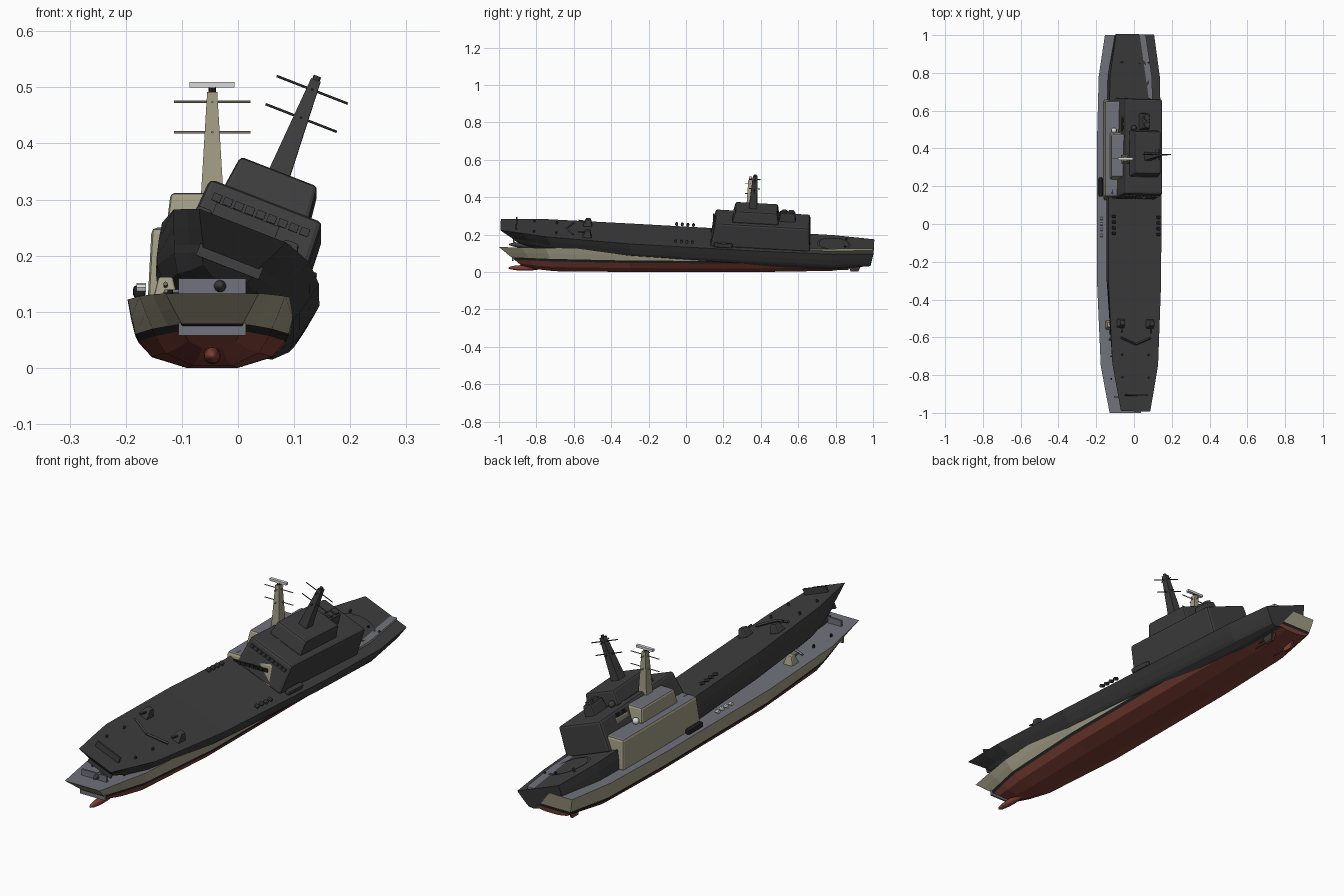
import bpy, bmesh, math
from mathutils import Matrix, Vector

if "Cube" in bpy.data.objects:
    bpy.data.objects.remove(bpy.data.objects["Cube"])


def material(name, rgb):
    m = bpy.data.materials.new(name)
    m.diffuse_color = (*rgb, 1)
    m.use_nodes = True
    m.node_tree.nodes["Principled BSDF"].inputs["Base Color"].default_value = m.diffuse_color
    return m


BEIGE = material("beige_paint", (0.36, 0.335, 0.235))
GREY = material("deck_grey", (0.165, 0.17, 0.2))
RED = material("bottom_red", (0.21, 0.05, 0.037))
BLACK = material("stripe_black", (0.015, 0.015, 0.015))
WHITE = material("white", (0.7, 0.7, 0.7))
DARK = material("wreck_dark", (0.048, 0.048, 0.05))
parts = []


def finish(name, bm, mats, rule=None, bevel=0, smooth=False):
    bmesh.ops.recalc_face_normals(bm, faces=bm.faces)
    bm.normal_update()
    for f in bm.faces:
        f.smooth = smooth
        if rule:
            f.material_index = rule(f)
    me = bpy.data.meshes.new(name)
    bm.to_mesh(me)
    bm.free()
    for m in mats:
        me.materials.append(m)
    ob = bpy.data.objects.new(name, me)
    bpy.context.collection.objects.link(ob)
    if bevel:
        b = ob.modifiers.new("edge", 'BEVEL')
        b.width, b.segments, b.limit_method = bevel, 2, 'ANGLE'
    parts.append(ob)
    return ob


def roof(f):
    return 1 if f.normal.z > 0.8 else 0


def block(name, low, high, mats, rule=None, bevel=0):
    """Tapered box; low and high are (x0, x1, y0, y1, z)."""
    bm = bmesh.new()
    rings = [[bm.verts.new((x, y, r[4])) for x, y in
              ((r[0], r[2]), (r[1], r[2]), (r[1], r[3]), (r[0], r[3]))] for r in (low, high)]
    a, b = rings
    bm.faces.new(a)
    bm.faces.new(b)
    for i in range(4):
        j = (i + 1) % 4
        bm.faces.new((a[i], a[j], b[j], b[i]))
    return finish(name, bm, mats, rule, bevel)


def box(name, x, y, z, w, d, h, mat, bevel=0):
    r = (x - w / 2, x + w / 2, y - d / 2, y + d / 2)
    return block(name, (*r, z - h / 2), (*r, z + h / 2), [mat], None, bevel)


def rod(name, a, b, r1, mat, r2=None, sides=8):
    a, b = Vector(a), Vector(b)
    bm = bmesh.new()
    rot = (b - a).to_track_quat('Z', 'Y').to_matrix().to_4x4()
    bmesh.ops.create_cone(bm, cap_ends=True, segments=sides, radius1=r1,
                          radius2=r1 if r2 is None else r2, depth=(b - a).length,
                          matrix=Matrix.Translation((a + b) / 2) @ rot)
    return finish(name, bm, [mat])


def ball(name, x, y, z, size, mat):
    bm = bmesh.new()
    bmesh.ops.create_uvsphere(bm, u_segments=16, v_segments=10, radius=1,
                              matrix=Matrix.Translation((x, y, z)) @ Matrix.Diagonal((*size, 1)))
    return finish(name, bm, [mat], smooth=True)


# Hull: station = deck y, keel y, deck half width, deck z, stripe z, keel z, lower width factor
stations = [(-1.0, -0.88, 0.083, 0.133, 0.066, 0.035, 0.72),
            (-0.88, -0.80, 0.106, 0.131, 0.062, 0.015, 0.82),
            (-0.75, -0.70, 0.130, 0.128, 0.057, 0.004, 0.9),
            (-0.30, -0.30, 0.150, 0.122, 0.048, 0.0, 1.0),
            (0.40, 0.40, 0.151, 0.122, 0.045, 0.0, 1.0),
            (0.78, 0.78, 0.141, 0.124, 0.045, 0.006, 1.0),
            (1.0, 0.985, 0.108, 0.126, 0.052, 0.034, 0.95)]
bm = bmesh.new()
left, right = [], []
for yd, yk, w, zd, zs, zk, k in stations:
    pts = [(w, zd), (w * 0.96 * (1 + k) / 2, (zd + zs) / 2 + 0.005), (w * 0.91 * k, zs + 0.013),
           (w * 0.87 * k, zs), (w * 0.71 * k, zk + (zs - zk) * 0.42), (w * 0.3 * k, zk)]
    for side, rows in ((-1, left), (1, right)):
        rows.append([bm.verts.new((side * x, yk + (yd - yk) * (z - zk) / (zd - zk), z))
                     for x, z in pts])
layer = {}
colour = [0, 0, 3, 2, 2]
for s in range(len(stations)):
    for i in range(5):
        if s in (0, len(stations) - 1):
            layer[bm.faces.new((left[s][i], left[s][i + 1], right[s][i + 1], right[s][i]))] = colour[i]
        if s:
            for rows in (left, right):
                layer[bm.faces.new((rows[s - 1][i], rows[s][i], rows[s][i + 1],
                                    rows[s - 1][i + 1]))] = colour[i]
    if s:
        for i, c in ((0, 1), (5, 2)):
            layer[bm.faces.new((left[s - 1][i], left[s][i], right[s][i], right[s - 1][i]))] = c
finish("hull", bm, [BEIGE, GREY, RED, BLACK], lambda f: layer[f])

# Underwater fittings
ball("bow_bulb", 0, -0.86, 0.022, (0.015, 0.09, 0.015), RED)
for x in (-0.05, 0.05):
    block("rudder", (x - .004, x + .004, 0.88, 0.92, 0.002), (x - .004, x + .004, 0.87, 0.94, 0.04), [RED])
    rod("propeller_shaft", (x, 0.72, 0.016), (x, 0.87, 0.016), 0.005, RED)

# Bow plates, breakwater and deck mounts
box("bow_upper_plate", 0, -0.915, 0.146, 0.12, 0.008, 0.026, GREY)
box("bow_lower_plate", 0, -0.925, 0.069, 0.12, 0.008, 0.023, GREY)
for s in (-1, 1):
    rod("breakwater", (0, -0.645, 0.134), (s * 0.085, -0.61, 0.134), 0.006, GREY, sides=4)
    x = s * 0.083
    block("mount_base", (x - .022, x + .022, -0.56, -0.51, 0.124),
          (x - .013, x + .013, -0.545, -0.52, 0.162), [BEIGE], None, 0.004)
    rod("mount_arm", (x, -0.545, 0.146), (x, -0.585, 0.15), 0.004, GREY)
    for y in (-0.82, -0.7, 0.85):
        rod("bollard", (s * 0.075, y, 0.122), (s * 0.075, y, 0.14), 0.005, BLACK)
    for i in range(4):
        rod("life_raft", (s * 0.118, -0.06 + i * 0.03, 0.143), (s * 0.135, -0.06 + i * 0.03, 0.143),
            0.008, WHITE)
    box("small_boat", s * 0.13, 0.195, 0.136, 0.022, 0.1, 0.022, BLACK, 0.006)

# Superstructure with sloped front
block("main_house", (-0.115, 0.115, 0.125, 0.66, 0.118), (-0.108, 0.108, 0.145, 0.65, 0.25),
      [BEIGE, GREY], roof, 0.01)
block("bridge_house", (-0.082, 0.082, 0.235, 0.485, 0.248), (-0.074, 0.074, 0.25, 0.475, 0.312),
      [BEIGE, GREY], roof, 0.008)
for i in range(9):
    box("front_window", (i - 4) * 0.021, 0.136, 0.222, 0.016, 0.008, 0.014, BLACK)

# Funnel with two exhaust pipes
block("funnel", (-0.026, 0.026, 0.485, 0.575, 0.245), (-0.022, 0.022, 0.49, 0.57, 0.295),
      [BEIGE, BLACK], roof, 0.006)
for y in (0.511, 0.549):
    rod("exhaust", (0, y, 0.29), (0, y, 0.304), 0.016, BLACK, sides=12)
ball("radar_dome", -0.06, 0.495, 0.262, (0.014, 0.014, 0.014), WHITE)

# Mast and yards
block("mast", (-0.02, 0.02, 0.32, 0.365, 0.308), (-0.009, 0.009, 0.333, 0.357, 0.492), [BEIGE])
for z in (0.42, 0.474):
    rod("yard", (-0.068, 0.345, z), (0.068, 0.345, z), 0.0022, BEIGE, sides=6)
    rod("cross_yard", (0, 0.315, z), (0, 0.375, z), 0.0022, BEIGE, sides=6)
rod("mast_cap", (0, 0.345, 0.49), (0, 0.345, 0.5), 0.007, BLACK)

# Landing ring on the stern deck
bm = bmesh.new()
n = 32
rings = [[bm.verts.new((r * math.cos(i * math.tau / n), 0.785 + r * math.sin(i * math.tau / n), 0.1285))
          for i in range(n)] for r in (0.078, 0.09)]
for i in range(n):
    j = (i + 1) % n
    bm.faces.new((rings[0][i], rings[1][i], rings[1][j], rings[0][j]))
finish("landing_ring", bm, [WHITE])

# Rolled and pitched dark copy of the whole ship
tilt = (Matrix.Translation((-0.04, 0, 0.074)) @ Matrix.Rotation(math.radians(-3.2), 4, 'X')
        @ Matrix.Rotation(math.radians(21.3), 4, 'Y'))
for ob in list(parts):
    copy = ob.copy()
    copy.data = ob.data.copy()
    copy.name = "wreck_" + ob.name
    for i in range(len(copy.data.materials)):
        copy.data.materials[i] = DARK
    copy.matrix_world = tilt
    bpy.context.collection.objects.link(copy)

# Radar bar on the upright ship only
box("radar_bar", 0, 0.345, 0.505, 0.08, 0.014, 0.01, WHITE)
for ob in parts:
    ob.location.x = -0.046
